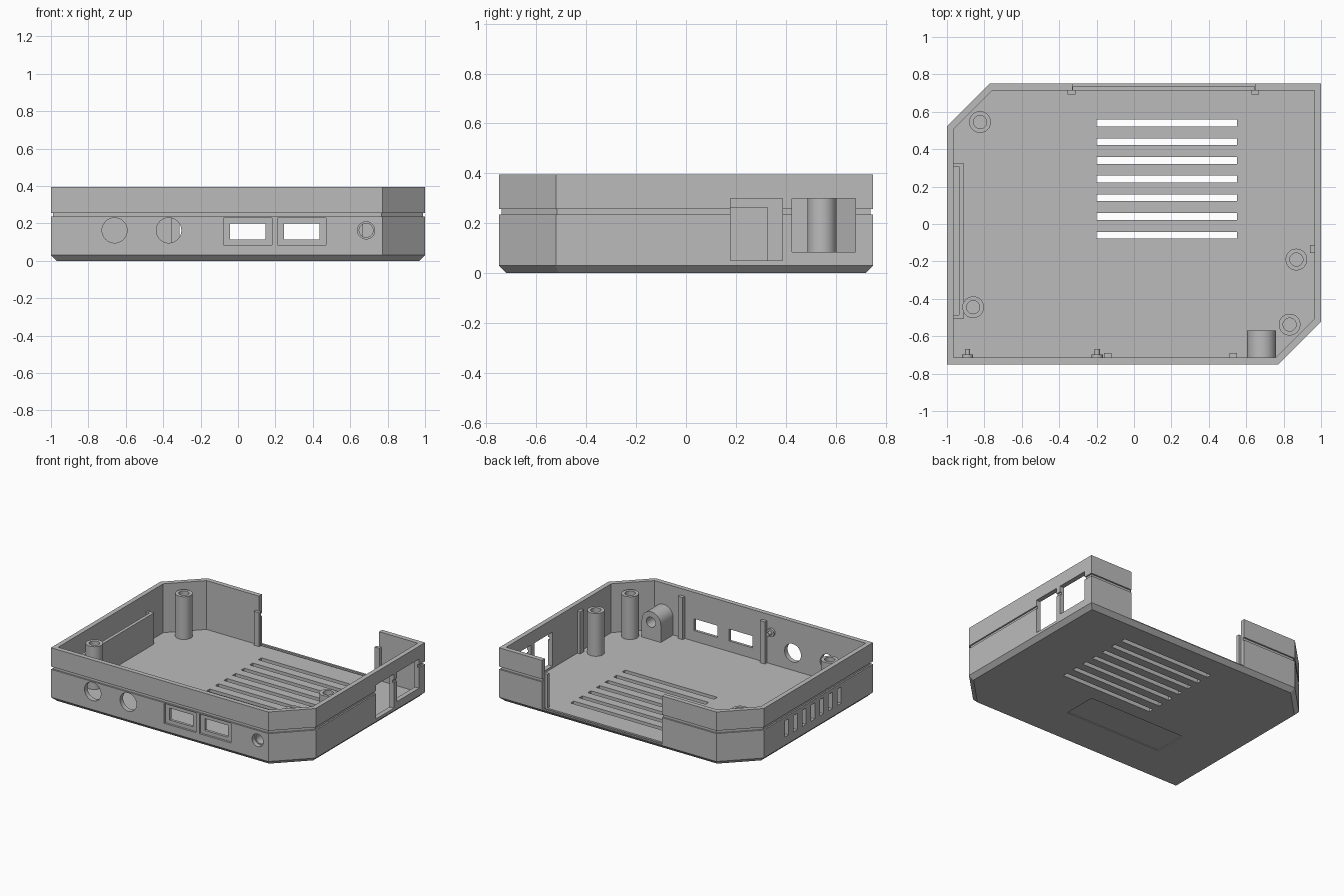
import bpy, bmesh, math
from mathutils import Matrix, Vector

if "Cube" in bpy.data.objects:
    bpy.data.objects.remove(bpy.data.objects["Cube"])

grey = bpy.data.materials.new("case_grey")
grey.diffuse_color = (0.5, 0.5, 0.5, 1)
grey.use_nodes = True
grey.node_tree.nodes["Principled BSDF"].inputs["Base Color"].default_value = grey.diffuse_color

FLOOR, TOP, WALL = 0.035, 0.395, 0.035


def finish(name, bm):
    bmesh.ops.recalc_face_normals(bm, faces=bm.faces)
    me = bpy.data.meshes.new(name)
    bm.to_mesh(me)
    bm.free()
    me.materials.append(grey)
    ob = bpy.data.objects.new(name, me)
    bpy.context.collection.objects.link(ob)
    return ob


def box(name, x0, x1, y0, y1, z0, z1):
    bm = bmesh.new()
    bmesh.ops.create_cube(bm, size=1)
    for v in bm.verts:
        v.co = ((x0 + x1) / 2 + v.co.x * (x1 - x0),
                (y0 + y1) / 2 + v.co.y * (y1 - y0),
                (z0 + z1) / 2 + v.co.z * (z1 - z0))
    return finish(name, bm)


def rod(name, centre, r, length, axis="Z", n=40):
    bm = bmesh.new()
    rot = Matrix.Rotation(math.pi / 2, 4, "X") if axis == "Y" else Matrix()
    bmesh.ops.create_cone(bm, cap_ends=True, segments=n, radius1=r, radius2=r,
                          depth=length, matrix=Matrix.Translation(centre) @ rot)
    return finish(name, bm)


def cut(ob, cutters):
    for c in cutters:
        m = ob.modifiers.new("cut", "BOOLEAN")
        m.operation, m.solver, m.object = "DIFFERENCE", "EXACT", c
    deps = bpy.context.evaluated_depsgraph_get()
    me = bpy.data.meshes.new_from_object(ob.evaluated_get(deps))
    ob.modifiers.clear()
    ob.data = me
    for c in cutters:
        bpy.data.objects.remove(c)


def outline(d):
    """Case outline moved inwards by d, with two cut corners."""
    x, y, k = 1 - d, 0.75 - d, 0.228 - d * 0.586
    return [(-x, -y), (x - k, -y), (x, -y + k), (x, y), (-x + k, y), (-x, y - k)]


# Case shell: lofted rings with chamfered base and a seam groove
rings = [(0, 0.03), (0.03, 0), (0.236, 0), (0.236, 0.011), (0.257, 0.011),
         (0.257, 0), (TOP, 0), (TOP, WALL), (FLOOR, WALL)]
bm = bmesh.new()
loops = [[bm.verts.new((x, y, z)) for x, y in outline(d)] for z, d in rings]
for a, b in zip(loops, loops[1:]):
    for i in range(6):
        j = (i + 1) % 6
        bm.faces.new((a[i], a[j], b[j], b[i]))
bm.faces.new(loops[0])
bm.faces.new(loops[-1])
shell = finish("case_shell", bm)

cuts = []
# Floor ventilation slots
for i in range(7):
    y = 0.54 - 0.1 * i
    cuts.append(box("c", -0.2, 0.55, y - 0.018, y + 0.018, -0.1, 0.1))
# Side ventilation slots
for i in range(7):
    y = 0.255 - 0.102 * i
    cuts.append(box("c", -1.1, -0.95, y - 0.022, y + 0.022, 0.09, 0.21))
# Back opening and its sill groove
cuts.append(box("c", -0.33, 0.65, 0.69, 0.9, FLOOR + 0.001, 0.6))
cuts.append(box("c", -0.325, 0.645, 0.716, 0.735, 0.026, 0.1))
# Right wall socket openings
cuts.append(box("c", 0.94, 1.1, 0.178, 0.387, 0.05, 0.3))
cuts.append(box("c", 0.94, 1.1, 0.425, 0.68, 0.085, 0.3))
# Front round holes
for x, r in ((-0.66, 0.067), (-0.37, 0.067), (0.685, 0.046)):
    cuts.append(rod("c", (x, -0.74, 0.163), r, 0.1, "Y"))
# Front framed ports: shallow recess plus through hole
for x in (0.053, 0.34):
    cuts.append(box("c", x - 0.13, x + 0.13, -0.8, -0.735, 0.085, 0.23))
    cuts.append(box("c", x - 0.095, x + 0.095, -0.78, -0.69, 0.113, 0.2))
# Label recess underneath
cuts.append(box("c", -0.58, 0.21, -0.44, -0.19, -0.1, 0.006))
cut(shell, cuts)

# Screw posts
for i, (x, y) in enumerate([(-0.823, 0.545), (-0.86, -0.445),
                            (0.868, -0.19), (0.832, -0.538)]):
    post = rod(f"screw_post_{i + 1}", (x, y, 0.19), 0.058, 0.32)
    cut(post, [rod("c", (x, y, 0.3), 0.035, 0.4)])

# Rounded jack housing behind the small front hole
bm = bmesh.new()
profile = [(0.605, 0.03), (0.76, 0.03)]
profile += [(0.6825 + 0.0775 * math.cos(a), 0.163 + 0.0775 * math.sin(a))
            for a in (math.pi * i / 24 for i in range(25))]
face = bm.faces.new([bm.verts.new((x, -0.717, z)) for x, z in profile])
side = bmesh.ops.extrude_face_region(bm, geom=[face])["geom"]
bmesh.ops.translate(bm, vec=Vector((0, 0.147, 0)),
                    verts=[v for v in side if isinstance(v, bmesh.types.BMVert)])
housing = finish("jack_housing", bm)
cut(housing, [rod("c", (0.685, -0.65, 0.163), 0.037, 0.4, "Y")])

# Holder bracket along the left wall, open on top
bracket = box("holder_bracket", -0.97, -0.912, -0.507, 0.327, 0.03, 0.265)
cut(bracket, [box("c", -1.1, -0.936, -0.487, 0.307, FLOOR + 0.001, 0.5)])

# Upright ribs on the walls
for name, x0, x1, y0, y1, top in (
        ("back_rib_left", -0.355, -0.312, 0.693, 0.716, 0.285),
        ("back_rib_right", 0.628, 0.668, 0.693, 0.716, 0.285),
        ("front_rib_left", -0.16, -0.12, -0.717, -0.69, 0.345),
        ("front_rib_right", 0.51, 0.55, -0.717, -0.69, 0.345),
        ("right_rib", 0.942, 0.967, -0.155, -0.112, 0.345)):
    box(name, x0, x1, y0, y1, 0.03, top)

# Small pins with collars on the front wall
for i, x in enumerate((-0.89, -0.197)):
    rod(f"pin_collar_{i + 1}", (x, -0.708, 0.27), 0.03, 0.018, "Y", 24)
    rod(f"pin_{i + 1}", (x, -0.69, 0.27), 0.014, 0.045, "Y", 24)

# Smooth the round surfaces, keep edges sharp
for ob in bpy.context.collection.objects:
    ob.select_set(True)
bpy.context.view_layer.objects.active = shell
bpy.ops.object.shade_smooth_by_angle(angle=math.radians(30))
